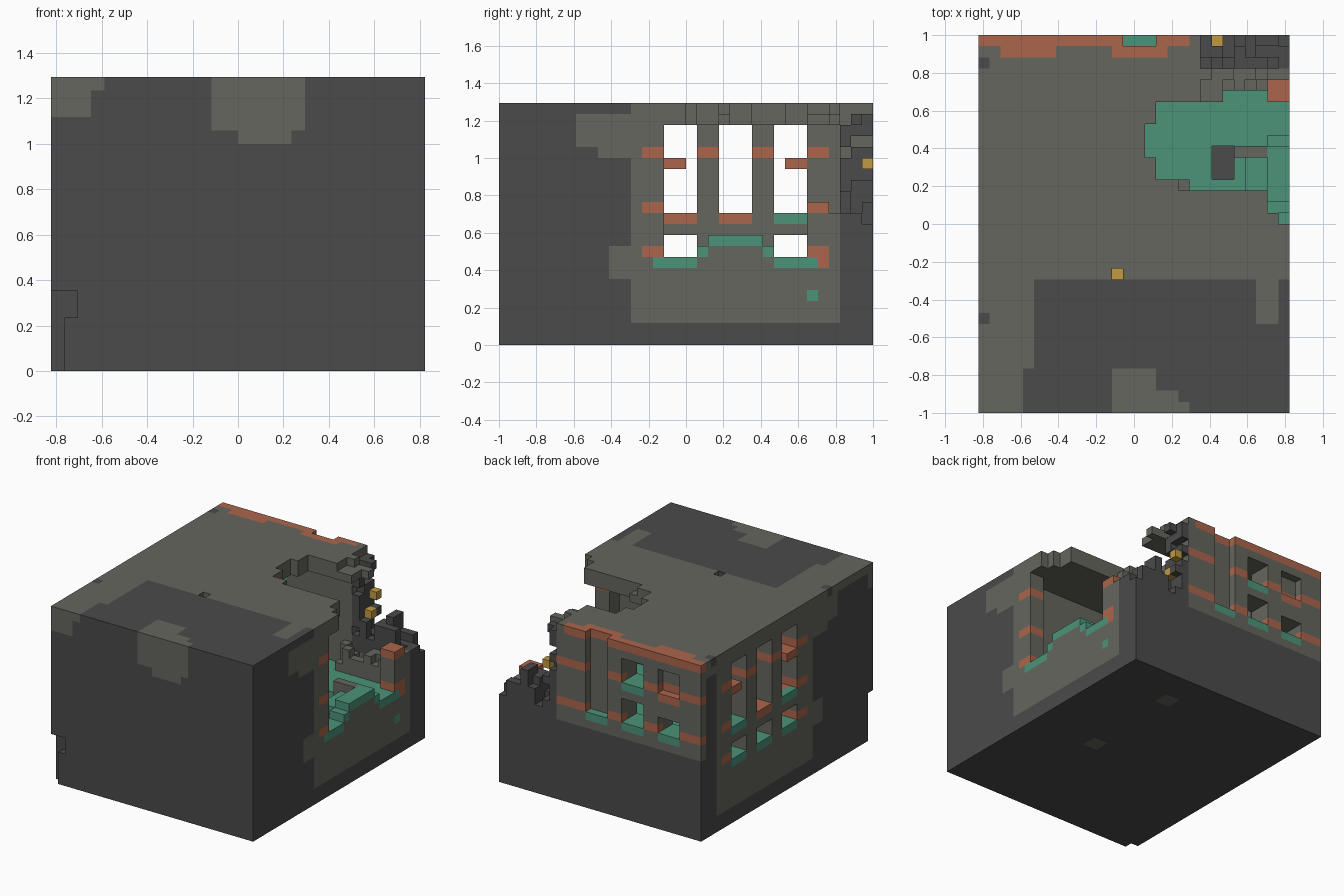
import bpy
import bmesh
import random
from itertools import product

random.seed(4)
UNIT = 2 / 34          # edge length of one cube
PALETTE = {
    "dark_concrete": (0.069, 0.069, 0.069),
    "grey_plaster": (0.130, 0.133, 0.113),
    "red_brick": (0.407, 0.130, 0.072),
    "green_moss": (0.072, 0.290, 0.190),
    "yellow_lamp": (0.533, 0.328, 0.055),
}
DARK, GREY, RED, GREEN, YELLOW = PALETTE
WIDE, LONG, TALL = (-14, 14), (-17, 17), (0, 22)
cells = {}             # cube position -> (part, colour)


def region(x, y, z):
    return product(range(*x), range(*y), range(*z))


def fill(part, colour, x=WIDE, y=LONG, z=TALL):
    for cell in region(x, y, z):
        cells[cell] = (part, colour)


def cut(x=WIDE, y=LONG, z=TALL):
    for cell in region(x, y, z):
        cells.pop(cell, None)


def paint(colour, x=WIDE, y=LONG, z=TALL):
    for cell in region(x, y, z):
        if cell in cells:
            cells[cell] = (cells[cell][0], colour)


LEFT, RIGHT, BACK = (-14, -11), (12, 14), (14, 17)
LEFT_SKIN, RIGHT_SKIN, BACK_SKIN = (-14, -13), (13, 14), (16, 17)
ROOF, ROOM, TOP = (20, 22), (8, 20), (21, 22)

# Main masses
fill("base", DARK, z=(0, 8))
fill("walls", DARK, z=ROOM)
fill("roof", DARK, z=ROOF)

# Plaster patches on the roof and the front
paint(GREY, y=(-5, 17), z=ROOF)
paint(GREY, x=(-14, -9), y=(-13, -5), z=TOP)
paint(GREY, x=(-14, -10), y=(-17, -13), z=TOP)
paint(GREY, x=(11, 13), y=(-9, -5), z=TOP)
paint(GREY, x=(-2, 2), y=(-17, -13), z=TOP)
paint(GREY, x=(2, 4), y=(-17, -15), z=TOP)
paint(DARK, x=LEFT_SKIN, y=(-9, -8), z=TOP)
paint(DARK, x=LEFT_SKIN, y=(14, 15), z=TOP)
FRONT_SKIN = (-17, -16)
paint(GREY, x=(-14, -11), y=FRONT_SKIN, z=(19, 22))
paint(GREY, x=(-2, 5), y=FRONT_SKIN, z=(18, 22))
paint(GREY, x=(0, 4), y=FRONT_SKIN, z=(17, 18))
for rim in ((-2, 0), (11, 13)):
    paint(GREY, x=(4, 6), y=rim, z=(0, 1))

# Plaster patches on both long sides and the back
for skin in (LEFT_SKIN, RIGHT_SKIN):
    paint(GREY, x=skin, y=(-5, 14), z=(2, 22))
    paint(GREY, x=skin, y=(-7, -5), z=(6, 9))
    paint(GREY, x=skin, y=(-10, -5), z=(18, 21))
    paint(GREY, x=skin, y=(-8, -5), z=(17, 18))
paint(GREY, x=(-14, 7), y=BACK_SKIN, z=(10, 22))

# Hollow room with plastered inner walls
paint(GREY, x=(-13, 13), y=(-5, 16), z=(8, 20))
cut(x=(-11, 12), y=(-4, 14), z=ROOM)

# Brick bands on the side walls
for skin in (LEFT, RIGHT):
    for level in (8, 12, 17):
        for pier in ((-4, -2), (11, 13)):
            paint(RED, x=skin, y=pier, z=(level, level + 1))
for pier in ((1, 3), (6, 8)):
    paint(RED, x=LEFT, y=pier, z=(17, 18))

# Windows in the left wall, with sills
for start in (-2, 3, 8):
    span = (start, start + 3)
    cut(x=LEFT, y=span, z=(12, 20))
    cut(x=LEFT, y=span, z=(8, 10))
    paint(RED, x=LEFT, y=span, z=(11, 12))
    paint(GREEN, x=LEFT, y=span, z=(7, 8))
paint(GREEN, x=LEFT, y=(8, 11), z=(11, 12))
paint(GREEN, x=LEFT_SKIN, y=(-2, 1), z=(11, 12))
for stub in ((-2, 0), (9, 11)):
    fill("window_stubs", RED, x=LEFT, y=stub, z=(16, 17))

# Back wall bands and cornice
for pier in ((2, 6), (-3, -1), (-8, -6), (-14, -11)):
    for level in (12, 17):
        paint(RED, x=pier, y=BACK_SKIN, z=(level, level + 1))
paint(RED, x=(-14, 5), y=BACK_SKIN, z=TOP)
paint(RED, x=(-12, -7), y=(15, 16), z=TOP)
paint(RED, x=(-2, 3), y=(15, 16), z=TOP)

# Back windows, blind window and tall recess
for level in (12, 17):
    cut(x=(-6, -3), y=BACK, z=(level, level + 3))
    paint(GREEN, x=(-6, -3), y=BACK, z=(level - 1, level))
cut(x=(-11, -8), y=BACK, z=(12, 14))
paint(GREEN, x=(-11, -8), y=BACK, z=(11, 12))
cut(x=(-11, -8), y=BACK_SKIN, z=(17, 20))
paint(RED, x=(-11, -8), y=(15, 16), z=(16, 18))
paint(RED, x=(-11, -8), y=BACK_SKIN, z=(16, 17))
cut(x=(-1, 2), y=BACK_SKIN, z=(12, 22))
paint(GREEN, x=(-1, 2), y=BACK_SKIN, z=(11, 12))

# Mossy floor with a hole
fill("floor", GREEN, x=(-11, 12), y=(-4, 14), z=(7, 8))
cut(x=(7, 9), y=(4, 7), z=(6, 8))

# Blown open right wall with a mossy broken edge
cut(x=RIGHT, y=(-2, 11), z=ROOM)
cut(x=RIGHT, y=(11, 14), z=(13, 20))
cut(x=RIGHT, y=(13, 14), z=(12, 13))
for span in ((-3, 1), (8, 12)):
    paint(GREEN, x=RIGHT, y=span, z=(7, 8))
fill("broken_sill", GREY, x=RIGHT, y=(1, 8), z=(7, 9))
fill("broken_sill", GREEN, x=RIGHT, y=(1, 8), z=(8, 9))
fill("broken_sill", GREY, x=RIGHT, y=(2, 7), z=(8, 9))
fill("broken_sill", GREEN, x=RIGHT, y=(2, 7), z=(9, 10))
paint(RED, x=RIGHT, y=(12, 13), z=(7, 9))
paint(GREEN, x=RIGHT_SKIN, y=(11, 12), z=(4, 5))

# Ragged hole in the roof: first open column for each row
hole = [13, 12, 12, 4, 2, 2, 1, 1, 1, 2, 2, 6, 6, 7]
for row, column in enumerate(hole):
    span = (row, row + 1)
    cut(x=(column, 14), y=span, z=TOP)
    lower = column + random.choice((0, 0, 1)) if row < 11 else column + 2
    cut(x=(lower, 14), y=span, z=(20, 21))

# Collapsed back corner: broken wall end and stepped stump
paint(DARK, x=(6, 14), y=BACK, z=(10, 22))
for y, z in product(range(*BACK), range(11, 22)):
    end = 6 if z > 20 else random.choice((6, 7, 7, 8))
    cut(x=(end, 14), y=(y, y + 1), z=(z, z + 1))
stump = [14, 13, 14, 15, 14, 13, 12]
for step, height in enumerate(stump):
    for y in range(*BACK):
        top = max(11, height - random.choice((0, 0, 1, 2)))
        fill("wall_stump", DARK, x=(7 + step, 8 + step), y=(y, y + 1), z=(11, top))

# Rubble heaps inside
for x in range(5, 12):
    for y in range(12, 14):
        height = random.choice((9, 10, 11))
        fill("rubble", GREY, x=(x, x + 1), y=(y, y + 1), z=(8, height))
fill("rubble", GREEN, x=(10, 12), y=(2, 6), z=(8, 9))
fill("rubble", GREY, x=(9, 12), y=(6, 7), z=(8, 10))

# Lamps and the pit in the roof
fill("lamps", YELLOW, x=(7, 8), y=(16, 17), z=(16, 17))
fill("lamps", YELLOW, x=(6, 8), y=(15, 16), z=(14, 15))
cut(x=(-2, -1), y=(-5, -4), z=TOP)
paint(YELLOW, x=(-2, -1), y=(-5, -4), z=(20, 21))

# Chipped front corner
cut(x=(-14, -13), y=FRONT_SKIN, z=(0, 6))
cut(x=(-13, -12), y=FRONT_SKIN, z=(4, 6))

# Materials
materials = []
for name, rgb in PALETTE.items():
    mat = bpy.data.materials.new(name)
    mat.use_nodes = True
    mat.diffuse_color = (*rgb, 1)
    shader = next(n for n in mat.node_tree.nodes if n.type == "BSDF_PRINCIPLED")
    shader.inputs["Base Color"].default_value = (*rgb, 1)
    materials.append(mat)
slots = {name: slot for slot, name in enumerate(PALETTE)}

cube = bpy.data.objects.get("Cube")
if cube:
    bpy.data.objects.remove(cube, do_unlink=True)


def build(part):
    """Mesh the exposed cube sides of one part."""
    bm, corners = bmesh.new(), {}

    def corner(p):
        if p not in corners:
            corners[p] = bm.verts.new([c * UNIT for c in p])
        return corners[p]

    for cell, (owner, colour) in cells.items():
        if owner != part:
            continue
        for axis, side in product(range(3), (0, 1)):
            beside = list(cell)
            beside[axis] += 2 * side - 1
            if tuple(beside) in cells:
                continue
            u, v = (axis + 1) % 3, (axis + 2) % 3
            loop = []
            for du, dv in ((0, 0), (1, 0), (1, 1), (0, 1)):
                p = list(cell)
                p[axis] += side
                p[u] += du
                p[v] += dv
                loop.append(corner(tuple(p)))
            face = bm.faces.new(loop if side else loop[::-1])
            face.material_index = slots[colour]
    mesh = bpy.data.meshes.new(part)
    bm.to_mesh(mesh)
    bm.free()
    for mat in materials:
        mesh.materials.append(mat)
    bpy.context.collection.objects.link(bpy.data.objects.new(part, mesh))


for part in sorted({owner for owner, _ in cells.values()}):
    build(part)
